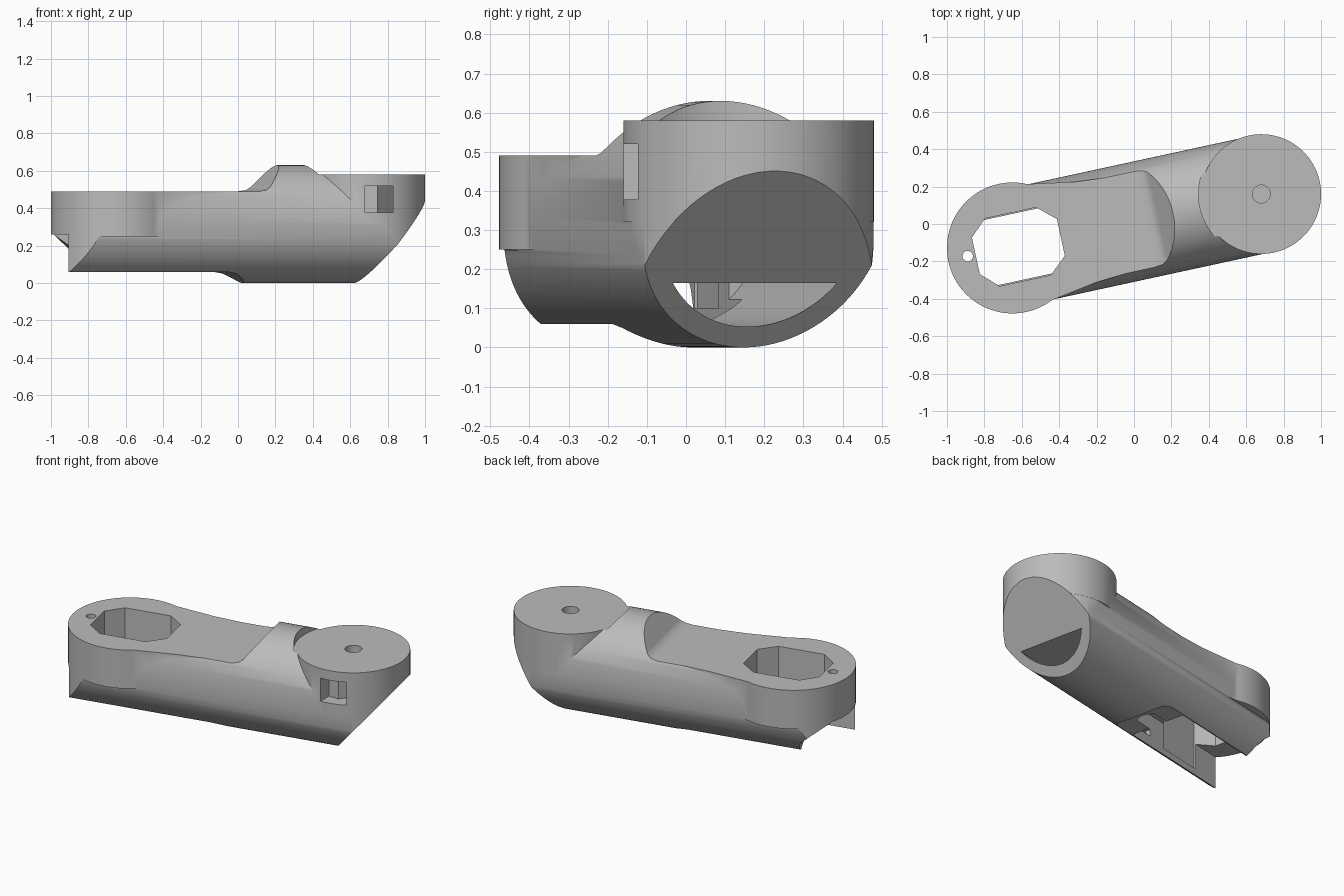
import bpy, bmesh, math

if "Cube" in bpy.data.objects:
    bpy.data.objects.remove(bpy.data.objects["Cube"], do_unlink=True)

LEN = 1.361                      # distance between the two joint axes
TILT = math.atan2(0.288, 1.33)   # heading of the arm in plan
MID = 0.315                      # tube axis height and radius

grey = bpy.data.materials.new("plain_grey")
grey.use_nodes = True
grey.diffuse_color = (0.5, 0.5, 0.5, 1)
grey.node_tree.nodes["Principled BSDF"].inputs["Base Color"].default_value = (0.5, 0.5, 0.5, 1)


def arc(cx, cy, r, a0=0, a1=360, n=96):
    """Points on an arc; a full turn leaves out the repeated end."""
    steps = n if a1 - a0 == 360 else n + 1
    return [(cx + r * math.cos(math.radians(a0 + (a1 - a0) * i / n)),
             cy + r * math.sin(math.radians(a0 + (a1 - a0) * i / n))) for i in range(steps)]


def prism(name, pts, axis, lo, hi):
    """Extrude a 2D outline along axis 0 (length), 1 (width) or 2 (height)."""
    bm = bmesh.new()
    rings = []
    for t in (lo, hi):
        ring = []
        for p in pts:
            co = list(p)
            co.insert(axis, t)
            ring.append(bm.verts.new(co))
        rings.append(ring)
    bm.faces.new(rings[0][::-1])
    bm.faces.new(rings[1])
    for i in range(len(pts)):
        j = (i + 1) % len(pts)
        bm.faces.new((rings[0][i], rings[0][j], rings[1][j], rings[1][i]))
    if bm.calc_volume(signed=True) < 0:
        bmesh.ops.reverse_faces(bm, faces=bm.faces)
    me = bpy.data.meshes.new(name)
    bm.to_mesh(me)
    bm.free()
    me.materials.append(grey)
    ob = bpy.data.objects.new(name, me)
    bpy.context.scene.collection.objects.link(ob)
    return ob


def volume(me):
    bm = bmesh.new()
    bm.from_mesh(me)
    v = bm.calc_volume(signed=True)
    bm.free()
    return v


def combine(op, *args):
    """Apply one boolean; take the other solver if the volume is implausible."""
    tool = prism(*args)
    a, b = volume(body.data), volume(tool.data)
    low, high = {"UNION": (max(a, b), a + b), "DIFFERENCE": (a - b, a),
                 "INTERSECT": (0.1 * a, min(a, b))}[op]
    for solver in ("EXACT", "MANIFOLD"):
        mod = body.modifiers.new("step", "BOOLEAN")
        mod.operation, mod.solver, mod.object = op, solver, tool
        bpy.context.view_layer.update()
        graph = bpy.context.evaluated_depsgraph_get()
        result = bpy.data.meshes.new_from_object(body.evaluated_get(graph))
        body.modifiers.clear()
        v = volume(result)
        if low - 1e-4 < v < high + 1e-4 and abs(v - a) > 1e-6:
            break
    body.data = result
    bpy.data.objects.remove(tool, do_unlink=True)


def add(*args):
    combine("UNION", *args)


def cut(*args):
    combine("DIFFERENCE", *args)


# Wide boss that tapers into the tube
web = [(0.25, 0.3), (0.4, 0.275), (0.65, 0.255)]
teardrop = arc(0, 0, 0.35, 65, 295) + [(u, -v) for u, v in web] + web[::-1]

# Tube, trimmed to a plan with rounded ends, plus the joint bosses
body = prism("arm_body", arc(0, MID, MID), 0, -0.6, 2.0)
plan = arc(LEN, 0, 0.319, -90, 90) + arc(0, 0, 0.349, 90, 270)
combine("INTERSECT", "plan_trim", plan, 2, -0.2, 0.9)
add("wide_boss", teardrop, 2, 0.25, 0.56)
add("tall_boss", arc(LEN, 0, 0.32), 2, 0.32, 0.61)

# Flat top with a sloped shoulder, and the round seat of the tall boss
cut("top_cut", [(-1, 0.49), (0.72, 0.49), (0.765, 0.497), (0.79, 0.515),
                (0.88, 0.632), (0.93, 0.7), (-1, 0.7)], 1, -0.7, 0.7)
cut("seat_cut", arc(LEN, 0, 0.335), 2, 0.58, 0.8)

# Raised underside and slanted end face
cut("underside_cut", [(-1, -0.1), (0.72, -0.1), (0.69, 0), (0.66, 0.025),
                      (0.62, 0.05), (0.57, 0.06), (-1, 0.06)], 1, -0.7, 0.7)
cut("end_cut", [(1.2, -0.118), (1.78, 0.568), (2.2, 0.568), (2.2, -0.118)], 1, -0.7, 0.7)

# Cable bore with a flat roof, then the open trough under the wide boss
half = math.degrees(math.acos(0.15 / 0.262))
cut("cable_bore", arc(0, MID, 0.262, 270 - half, 270 + half, 48), 0, 0.3, 2.1)
cut("trough", [(-1, -0.1), (0.46, -0.1), (0.46, 0.26), (-1, 0.26)], 1, -0.178, 0.178)
cut("rail_relief", [(-0.6, -0.1), (-0.12, -0.1), (-0.12, 0.06), (-0.135, 0.11), (-0.16, 0.15),
                    (-0.22, 0.2), (-0.3, 0.255), (-0.6, 0.255)], 1, 0.02, 0.5)

# Chamfered motor opening, screw holes and the side pocket
cut("motor_opening", [(-0.2, -0.1), (-0.11, -0.185), (0.17, -0.185), (0.265, -0.1),
                      (0.265, 0.1), (0.17, 0.185), (-0.11, 0.185), (-0.2, 0.1)], 2, 0.1, 0.7)
cut("small_hole", arc(-0.243, 0.008, 0.028, n=32), 2, 0.1, 0.7)
cut("pivot_hole", arc(LEN, 0, 0.048, n=32), 2, 0.45, 0.7)
pocket = []
for x, y in ((0.68, -0.3), (0.83, -0.3), (0.83, 0.04), (0.745, -0.08), (0.68, -0.08)):
    dx, dy = x + 0.65, y + 0.128
    pocket.append((dx * math.cos(TILT) + dy * math.sin(TILT),
                   dy * math.cos(TILT) - dx * math.sin(TILT)))
cut("side_pocket", pocket, 2, 0.378, 0.52)

# Place the arm and smooth its round walls
body.location = (-0.65, -0.128, 0)
body.rotation_euler = (0, 0, TILT)
bpy.ops.object.select_all(action="DESELECT")
body.select_set(True)
bpy.context.view_layer.objects.active = body
bpy.ops.object.shade_smooth_by_angle(angle=math.radians(30))
